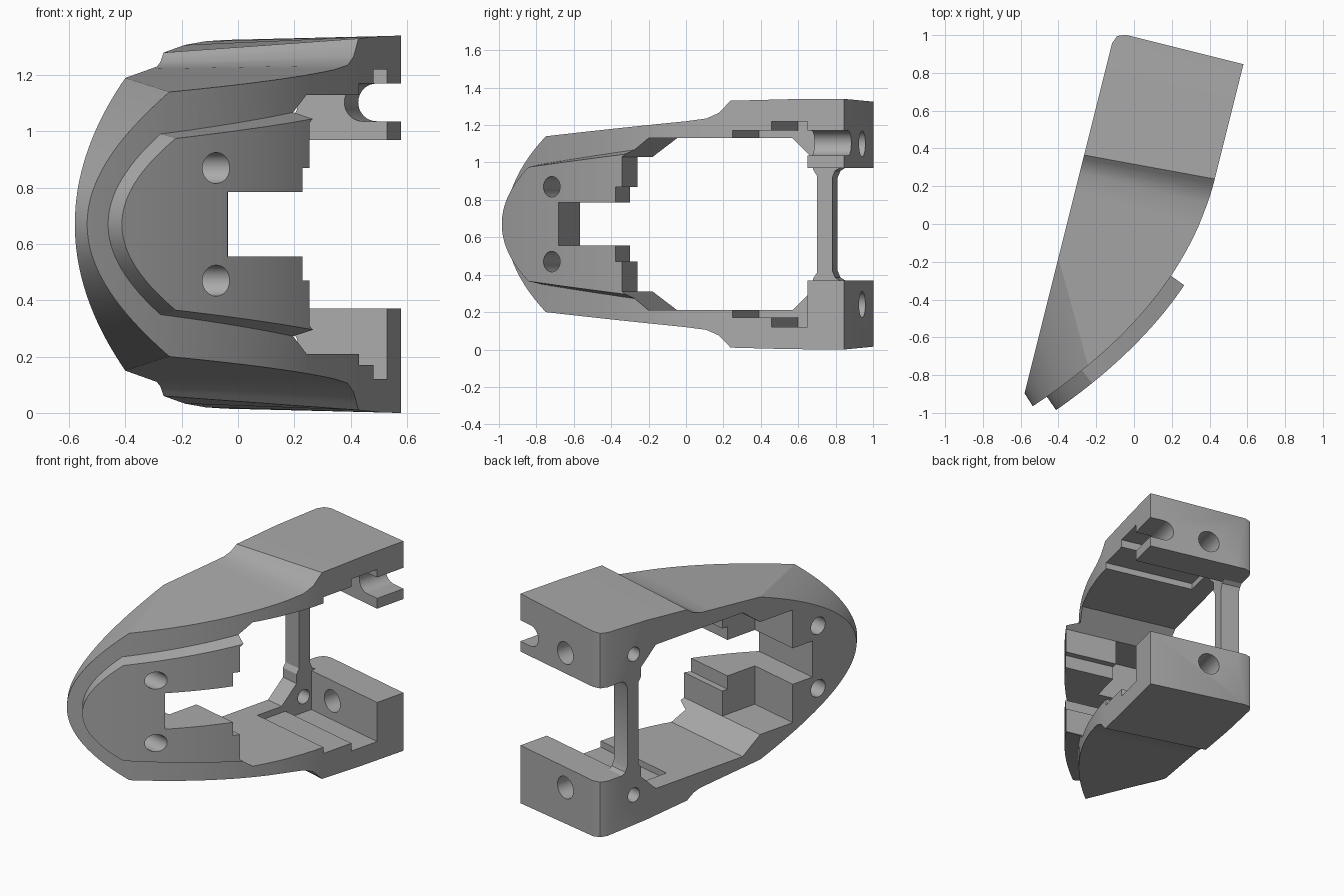
import bpy, bmesh, math
from mathutils import Vector

if "Cube" in bpy.data.objects:
    bpy.data.objects.remove(bpy.data.objects["Cube"])

grey = bpy.data.materials.new("plain_grey")
grey.use_nodes = True
GREY = (0.4, 0.4, 0.4, 1)
grey.diffuse_color = GREY
grey.node_tree.nodes["Principled BSDF"].inputs["Base Color"].default_value = GREY

# Local frame: u runs along the length, v across towards the curved face,
# h is the height above the mirror plane.
A = math.atan(0.25)
MID = 0.67
BACK = -0.345


def world(u, v, h):
    return Vector((u * math.sin(A) + v * math.cos(A),
                   u * math.cos(A) - v * math.sin(A), MID + h))


def loft(name, rings):
    """Skin a list of equal rings of (u, v, h) points and cap both ends."""
    bm = bmesh.new()
    rows = [[bm.verts.new(world(*p)) for p in ring] for ring in rings]
    n = len(rows[0])
    for a, b in zip(rows, rows[1:]):
        for i in range(n):
            j = (i + 1) % n
            bm.faces.new((a[i], a[j], b[j], b[i]))
    bm.faces.new(rows[0])
    bm.faces.new(rows[-1])
    bmesh.ops.recalc_face_normals(bm, faces=bm.faces)
    mesh = bpy.data.meshes.new(name)
    bm.to_mesh(mesh)
    bm.free()
    mesh.materials.append(grey)
    ob = bpy.data.objects.new(name, mesh)
    bpy.context.collection.objects.link(ob)
    return ob


def prism(name, half, v0, v1):
    """Extrude a (u, h) outline, mirrored about h = 0, from v0 to v1."""
    full = half + [(u, -h) for u, h in reversed(half)]
    return loft(name, [[(u, v, h) for u, h in full] for v in (v0, v1)])


def rod(name, a, h, r, s0, s1, along_v):
    """Round cutter along v (a is its u) or along u (a is its v)."""
    rings = []
    for s in (s0, s1):
        ring = []
        for k in range(32):
            t = math.tau * k / 32
            p, q = a + r * math.cos(t), h + r * math.sin(t)
            ring.append((p, s, q) if along_v else (s, p, q))
        rings.append(ring)
    return loft(name, rings)


def combine(ob, other, mode):
    mod = ob.modifiers.new(mode, "BOOLEAN")
    mod.operation, mod.object, mod.solver = mode, other, "EXACT"
    bpy.context.view_layer.objects.active = ob
    bpy.ops.object.modifier_apply(modifier=mod.name)
    bpy.data.objects.remove(other)


def bow(u):
    """Curved front face."""
    return 0.357 - 0.3276 * max(0.335 - u, 0) ** 2


def lerp(a, b, t):
    return a + (b - a) * t


# Outer shell: back edge and front edge of each section
rows = []
N = 20
for i in range(N + 1):                       # rounded nose
    s = lerp(0.02, 1, i / N)
    rows.append((-1.01 + 0.74 * s * s, BACK, 0.52 * s, -1.066 + 0.28 * s * s, 0.47 * s))
for i in range(1, 17):                       # straight flanks
    t = i / 16
    rows.append((lerp(-0.27, 0.10, t), BACK, lerp(0.52, 0.552, t),
                 lerp(-0.786, 0.08, t), lerp(0.47, 0.55, t)))
rows += [(0.19, BACK, 0.56, 0.20, 0.565),    # shoulder step
         (0.24, BACK, 0.575, 0.27, 0.595),
         (0.27, BACK, 0.595, 0.31, 0.635),
         (0.29, BACK, 0.61, 0.335, 0.66),
         (0.60, BACK, 0.637, 0.65, 0.668),   # tail with rounded back corner
         (0.90, BACK, 0.65, 0.90, 0.67),
         (0.944, -0.328, 0.652, 0.944, 0.67),
         (0.961, -0.285, 0.655, 0.961, 0.67)]
body = loft("bracket_body", [
    [(ub, vb, hb), (uf, bow(uf), hf), (uf, bow(uf), -hf), (ub, vb, -hb)]
    for ub, vb, hb, uf, hf in rows])

# Raised pad following the curved face
pad_rows = []
for i in range(15):
    s = lerp(0.02, 1, i / 14)
    pad_rows.append((-0.999 + 0.18 * s * s, 0.326 * s, 0.305 * s))
for i in range(1, 15):
    t = i / 14
    pad_rows.append((lerp(-0.819, -0.201, t), lerp(0.326, 0.408, t), lerp(0.305, 0.377, t)))
pad_rings = []
for u, hb, ht in pad_rows:
    slope = 0.6552 * (0.335 - u)
    n = Vector((-slope, 1)).normalized()
    bot = Vector((u, bow(u))) - n * 0.03
    top = Vector((u, bow(u))) + n * 0.086
    pad_rings.append([(*bot, hb), (*top, ht), (*top, -ht), (*bot, -hb)])
combine(body, loft("raised_pad", pad_rings), "UNION")

# Main opening: stepped front wall, stepped floors, gap between the end blocks
FLANGE = -0.225
front_wall = [(-0.67, 0.115), (-0.31, 0.115), (-0.31, 0.2), (-0.27, 0.2),
              (-0.27, 0.36), (-0.135, 0.46)]
floors = [(0.345, 0.46), (0.345, 0.5), (0.56, 0.5), (0.56, 0.55),
          (0.758, 0.55), (0.758, 0.3), (1.1, 0.3)]
cutters = [
    prism("cavity", front_wall + floors, FLANGE, 0.7),
    prism("window", front_wall + [(0.53, 0.46), (0.645, 0.35), (0.645, 0.29), (0.665, 0.26)],
          -0.6, FLANGE + 0.001),
    prism("end_gap", [(0.75, 0.25), (0.765, 0.285), (0.79, 0.3), (1.1, 0.3)],
          -0.6, FLANGE + 0.001),
    prism("back_pocket", [(-0.52, 0.36), (-0.26, 0.36)], -0.6, -0.01),
]

# Bolt holes, mirrored above and below
for side in (1, -1):
    cutters += [rod("nose_hole", -0.715, side * 0.2, 0.055, -0.6, 0.6, True),
                rod("flange_hole", 0.70, side * 0.45, 0.045, -0.6, -0.1, True),
                rod("end_hole", -0.04, side * 0.43, 0.07, 0.6, 1.2, False)]

# Round-bottomed slot in the upper end block
slot = [(0.6, 0.5), (0.267, 0.5)]
slot += [(0.267 - 0.067 * math.sin(t), 0.433 + 0.067 * math.cos(t))
         for t in [math.pi * k / 16 for k in range(1, 16)]]
slot += [(0.267, 0.366), (0.6, 0.366)]
cutters.append(loft("rod_slot", [[(u, v, h) for v, h in slot] for u in (0.7, 1.2)]))

for c in cutters:
    combine(body, c, "DIFFERENCE")

bpy.ops.object.select_all(action="DESELECT")
body.select_set(True)
bpy.context.view_layer.objects.active = body
bpy.ops.object.shade_smooth_by_angle(angle=math.radians(25))
